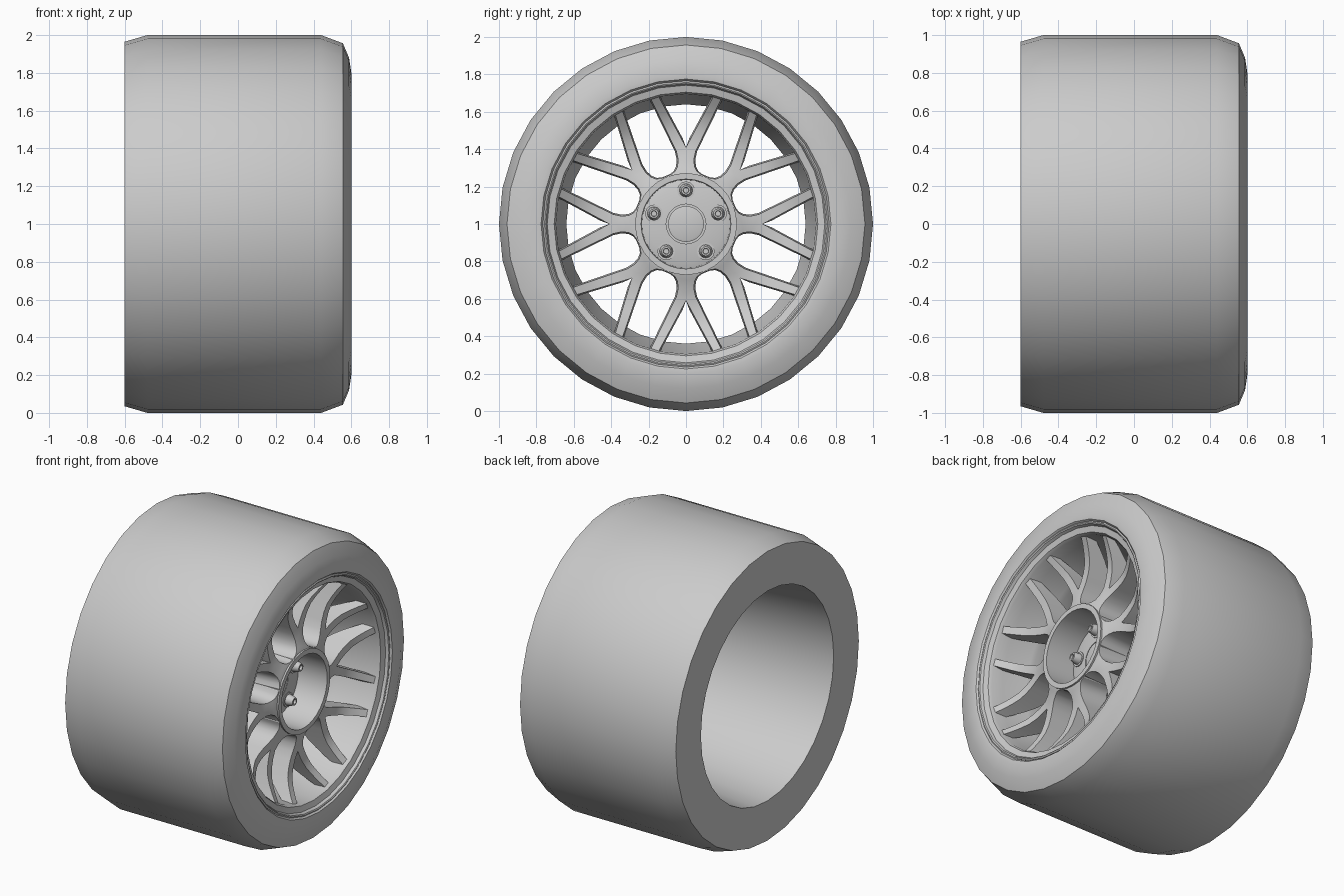
import bpy, bmesh, math
from math import sin, cos, pi, radians

if "Cube" in bpy.data.objects:
    bpy.data.objects.remove(bpy.data.objects["Cube"])

CZ = 1.0  # axle height


def finish(name, bm, angle=32):
    bmesh.ops.remove_doubles(bm, verts=bm.verts, dist=1e-5)
    bmesh.ops.recalc_face_normals(bm, faces=bm.faces)
    me = bpy.data.meshes.new(name)
    bm.to_mesh(me)
    bm.free()
    me.shade_smooth()
    me.set_sharp_from_angle(angle=radians(angle))
    ob = bpy.data.objects.new(name, me)
    bpy.context.collection.objects.link(ob)
    return ob


def lathe(bm, prof, n, cy=0.0, cz=CZ, closed=True):
    """Revolve (x, r) points about an axle-parallel line."""
    rings = []
    for x, r in prof:
        if r == 0:
            rings.append([bm.verts.new((x, cy, cz))] * n)
        else:
            rings.append([bm.verts.new((x, cy + r * sin(2 * pi * i / n), cz + r * cos(2 * pi * i / n)))
                          for i in range(n)])
    pairs = list(zip(rings, rings[1:]))
    if closed:
        pairs.append((rings[-1], rings[0]))
    for a, b in pairs:
        for i in range(n):
            j = (i + 1) % n
            vs = list(dict.fromkeys((a[i], a[j], b[j], b[i])))
            if len(vs) > 2:
                bm.faces.new(vs)


def make_lathe(name, prof, n=32, closed=True, angle=32):
    bm = bmesh.new()
    lathe(bm, prof, n, closed=closed)
    return finish(name, bm, angle)


# Tyre
make_lathe("tire", [(-.6, .75), (-.6, .965), (-.48, 1), (.44, 1), (.555, .957), (.588, .88),
                    (.6, .80), (.597, .775), (.585, .765), (.54, .755)])

# Rim barrel with stepped front lip
make_lathe("rim", [(-.6, .70), (-.6, .75), (.54, .757), (.588, .765), (.592, .757), (.588, .75),
                   (.57, .742), (.56, .705), (.54, .695), (.46, .69), (.31, .645), (.28, .64),
                   (.20, .64)])

# Hub ring around the deep bore, and the mounting face at its bottom
make_lathe("hub_ring", [(.49, .24), (.49, .272), (.27, .275), (.22, .25), (.22, .235)])
make_lathe("hub_face", [(.22, 0), (.22, .236), (.28, .236), (.29, .20), (.295, .106), (.275, .106),
                        (.275, .096), (.30, .096), (.304, .085), (.304, 0)], closed=False)

# Lug nuts
bm = bmesh.new()
for k in range(5):
    a = 2 * pi * k / 5
    lathe(bm, [(.27, 0), (.27, .048), (.298, .048), (.298, .036), (.325, .032), (.345, .025),
               (.345, .016), (.33, .014), (.33, 0)], 12, .18 * sin(a), CZ + .18 * cos(a), False)
finish("lug_nuts", bm)


# Spokes: half of a Y outline, mirrored and repeated eight times
def interp(tab, u):
    for (a, p), (b, q) in zip(tab, tab[1:]):
        if u <= b:
            t = max(0, (u - a) / (b - a))
            return p + (q - p) * t
    return tab[-1][1]


FRONT = [(.25, .488), (.32, .462), (.40, .442), (.48, .438), (.56, .455), (.63, .492), (.71, .55)]
BACK = [(.25, .28), (.32, .262), (.40, .258), (.48, .275), (.56, .32), (.63, .39), (.71, .49)]
stations = [((.25, 0), (.25, .103)), ((.262, 0), (.258, .098)), ((.28, 0), (.268, .075)),
            ((.30, 0), (.285, .056)), ((.33, 0), (.31, .045)), ((.37, 0), (.345, .042)),
            ((.41, 0), (.39, .052))]
for i in range(1, 7):
    t = i / 6
    stations.append(((.41 + .278 * t, .15 * t), (.39 + .29 * t, .052 + .142 * t)))

bm = bmesh.new()
for k in range(8):
    th = k * pi / 4
    for s in (1, -1):
        def vert(u, v, tab, du):
            v *= s
            return bm.verts.new((interp(tab, math.hypot(u, v) if du is None else du),
                                 u * sin(th) + v * cos(th), CZ + u * cos(th) - v * sin(th)))
        rows = []
        for (ui, vi), (uo, vo) in stations:
            d = .008 if vi > 0 else 0
            r = (math.hypot(ui, vi) + math.hypot(uo, vo)) / 2
            rows.append([vert(ui, vi, FRONT, r), vert(uo, vo, FRONT, r),
                         vert(uo, vo + .008, BACK, r), vert(ui, vi - d, BACK, r)])
        for i, (p, q) in enumerate(zip(rows, rows[1:])):
            for j in range(4):
                if j == 3 and i < 6:
                    continue  # stem halves join here
                m = (j + 1) % 4
                bm.faces.new((p[j], q[j], q[m], p[m]))
        bm.faces.new(rows[0])
        bm.faces.new(rows[-1])
finish("spokes", bm)
